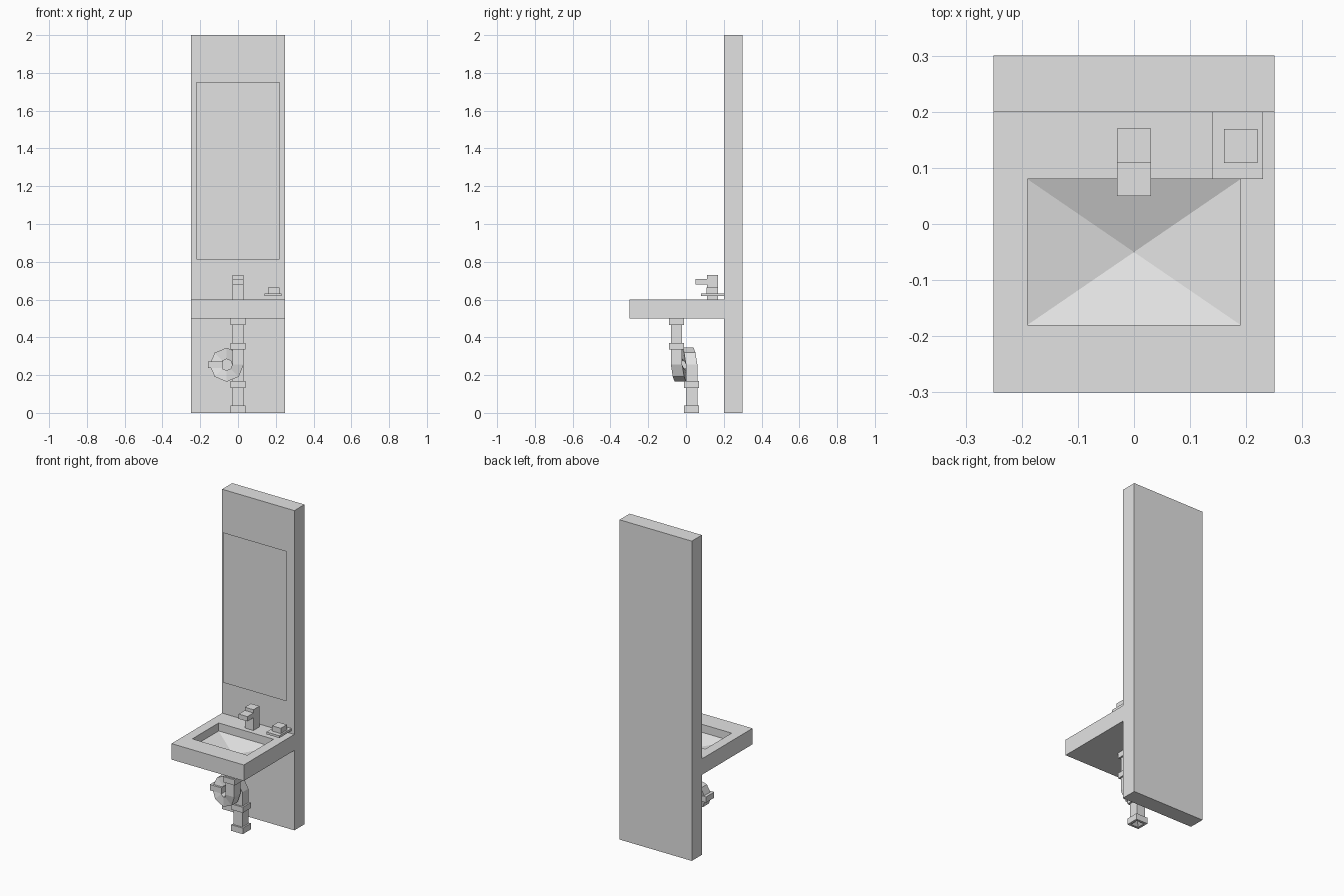
import bpy
import bmesh
from math import cos, sin, pi

cube = bpy.data.objects.get("Cube")
if cube:
    bpy.data.objects.remove(cube, do_unlink=True)

grey = bpy.data.materials.new("plain grey")
grey.use_nodes = True
grey.diffuse_color = (0.765, 0.765, 0.765, 1)
grey.node_tree.nodes["Principled BSDF"].inputs["Base Color"].default_value = grey.diffuse_color


def finish(name, bm):
    mesh = bpy.data.meshes.new(name)
    bm.to_mesh(mesh)
    bm.free()
    mesh.materials.append(grey)
    obj = bpy.data.objects.new(name, mesh)
    bpy.context.collection.objects.link(obj)
    return obj


def rect(x, y, z):
    """Level rectangle of points from x and y ranges."""
    return [(x[0], y[0], z), (x[1], y[0], z), (x[1], y[1], z), (x[0], y[1], z)]


def loft(name, rings, apex=None):
    """Skin four-point rings; close with caps, or with a point at the end."""
    bm = bmesh.new()
    rows = [[bm.verts.new(p) for p in ring] for ring in rings]
    for a, b in zip(rows, rows[1:]):
        for i in range(4):
            j = (i + 1) % 4
            bm.faces.new((a[i], a[j], b[j], b[i]))
    bm.faces.new(rows[0])
    if apex:
        tip = bm.verts.new(apex)
        for i in range(4):
            bm.faces.new((rows[-1][i], rows[-1][(i + 1) % 4], tip))
    else:
        bm.faces.new(rows[-1])
    bmesh.ops.recalc_face_normals(bm, faces=bm.faces)
    return finish(name, bm)


def box(name, x, y, z):
    return loft(name, [rect(x, y, z[0]), rect(x, y, z[1])])


# Wall panel
box("wall_panel", (-0.25, 0.25), (0.2, 0.3), (0, 2))

# Mirror: a thin sheet standing just off the panel
sheet = bmesh.new()
corners = ((-0.22, 0.813), (0.22, 0.813), (0.22, 1.752), (-0.22, 1.752))
sheet.faces.new([sheet.verts.new((x, 0.165, z)) for x, z in corners])
finish("mirror", sheet)

# Basin with a straight-sided bowl and a pointed floor
outer = ((-0.25, 0.25), (-0.3, 0.2))
bowl = ((-0.19, 0.19), (-0.18, 0.08))
loft("basin", [rect(*outer, 0.5), rect(*outer, 0.6), rect(*bowl, 0.6),
               rect(*bowl, 0.55)], apex=(0, -0.05, 0.502))

# Tap
box("tap_post", (-0.03, 0.03), (0.11, 0.17), (0.6, 0.73))
box("tap_spout", (-0.03, 0.03), (0.05, 0.11), (0.68, 0.71))

# Soap and dish
box("soap_dish", (0.14, 0.23), (0.08, 0.2), (0.618, 0.632))
box("soap", (0.16, 0.22), (0.109, 0.169), (0.632, 0.665))

# Square drain pipe with one full loop stepping back towards the wall
half, radius, loop_z = 0.03, 0.06, 0.255
front_y, back_y = -0.05, 0.03


def section(angle, y, z_offset=0):
    ring = []
    for dr, dy in ((-half, -half), (half, -half), (half, half), (-half, half)):
        r = radius + dr
        ring.append((-radius + r * cos(angle), y + dy, loop_z + r * sin(angle) + z_offset))
    return ring


steps = 8
path = [section(0, front_y, 0.5 - loop_z)]
for i in range(steps + 1):
    t = i / steps
    path.append(section(-2 * pi * t, front_y + (back_y - front_y) * t))
path.append(section(0, back_y, 0.03 - loop_z))
loft("drain_pipe", path)

# Pipe collars
for name, x, y, z in (("top_collar", 0, front_y, (0.465, 0.5)),
                      ("upper_collar", 0, front_y, (0.335, 0.37)),
                      ("loop_collar", -0.12, -0.01, (0.237, 0.273)),
                      ("lower_collar", 0, back_y, (0.133, 0.168))):
    box(name, (x - 0.04, x + 0.04), (y - 0.04, y + 0.04), z)


# Foot collar with a small hollow underneath
def foot_ring(h, z):
    return rect((-h, h), (back_y - h, back_y + h), z)


loft("foot_collar", [foot_ring(0.04, 0.038), foot_ring(0.04, 0), foot_ring(0.026, 0)],
     apex=(0, back_y, 0.025))
